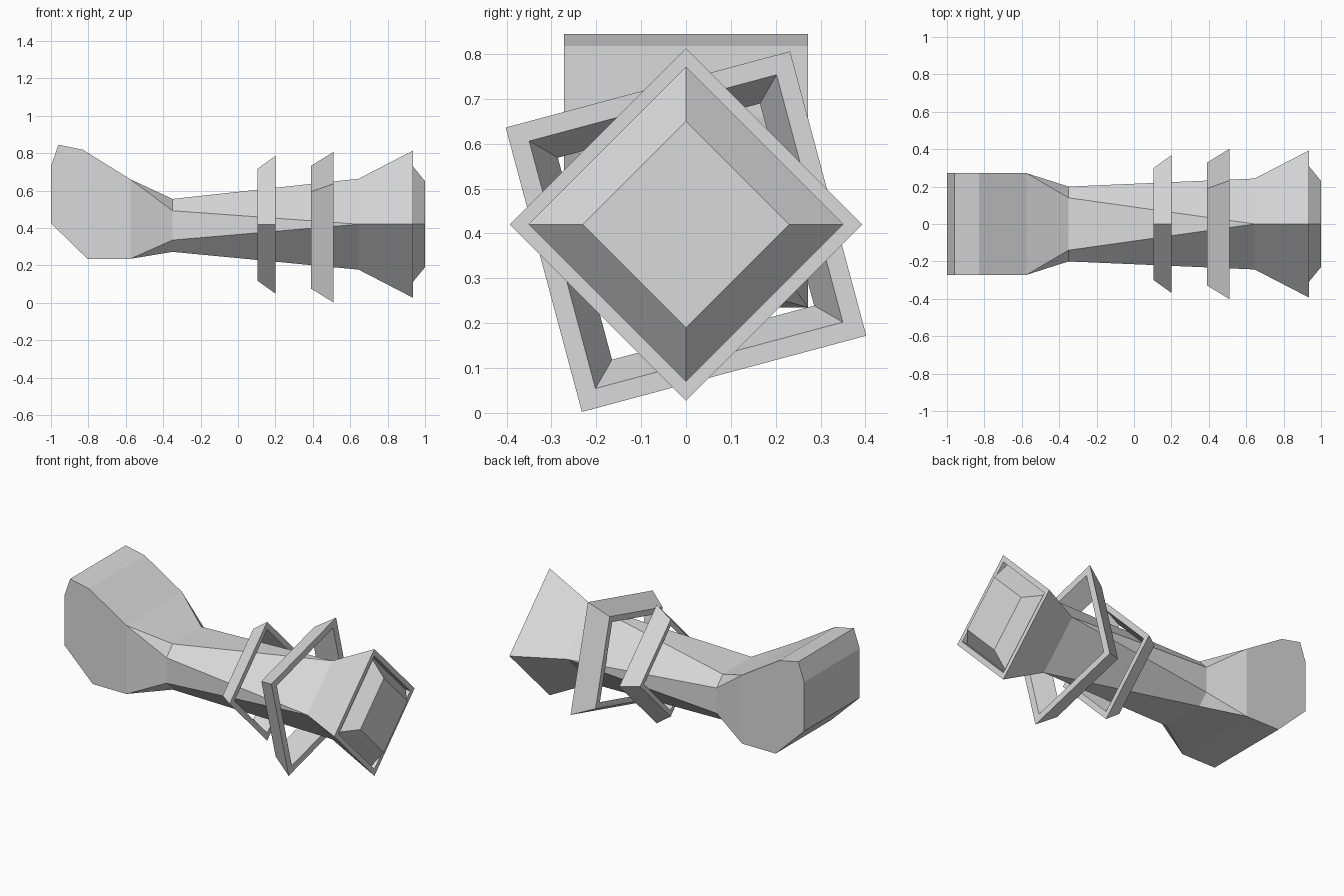
import bpy
import bmesh
from math import sin, cos, radians
from mathutils import Vector

cube = bpy.data.objects.get("Cube")
if cube:
    bpy.data.objects.remove(cube, do_unlink=True)

grey = bpy.data.materials.new("light grey")
grey.use_nodes = True
colour = (0.7, 0.7, 0.7, 1)
grey.diffuse_color = colour
grey.node_tree.nodes["Principled BSDF"].inputs["Base Color"].default_value = colour

AXIS = 0.42  # height of the long axis


def loft(name, sections, cap_start=False, cap_end=False, closed=False):
    """Bridge a row of equal-length point loops into one flat-shaded part."""
    bm = bmesh.new()
    rows = [[bm.verts.new(p) for p in s] for s in sections]
    pairs = list(zip(rows, rows[1:]))
    if closed:
        pairs.append((rows[-1], rows[0]))
    for a, b in pairs:
        n = len(a)
        for i in range(n):
            j = (i + 1) % n
            bm.faces.new((a[i], a[j], b[j], b[i]))
    if cap_start:
        bm.faces.new(rows[0])
    if cap_end:
        bm.faces.new(rows[-1])
    bmesh.ops.remove_doubles(bm, verts=bm.verts, dist=0.0005)
    bmesh.ops.recalc_face_normals(bm, faces=bm.faces)
    mesh = bpy.data.meshes.new(name)
    bm.to_mesh(mesh)
    bm.free()
    mesh.materials.append(grey)
    obj = bpy.data.objects.new(name, mesh)
    bpy.context.collection.objects.link(obj)
    return obj


def diamond(x, r, z=AXIS, turn=0):
    """Square loop standing on a corner, across the long axis."""
    angles = [radians(90 * i + turn) for i in range(4)]
    return [Vector((x, r * sin(a), z + r * cos(a))) for a in angles]


def octagon(x, wide, narrow, z_top, z_up, z_low, z_bottom):
    """Chamfered rectangle; equal widths and heights give a plain rectangle."""
    half = [(narrow, z_top), (wide, z_up), (wide, z_low), (narrow, z_bottom)]
    loop = half + [(-y, z) for y, z in reversed(half)]
    return [Vector((x, y, z)) for y, z in loop]


# Butt: side profile extruded across y, left open where the shaft joins
butt_profile = [(-0.575, 0.66), (-0.83, 0.818), (-0.96, 0.845), (-1, 0.73),
                (-1, 0.425), (-0.805, 0.235), (-0.575, 0.235)]
butt = loft("butt", [[Vector((x, y, z)) for x, z in butt_profile]
                     for y in (-0.272, 0.272)], True, True)
bm = bmesh.new()
bm.from_mesh(butt.data)
joint = [f for f in bm.faces if f.normal.x > 0.99]
bmesh.ops.delete(bm, geom=joint, context='FACES_ONLY')
bm.to_mesh(butt.data)
bm.free()

# Shaft: rectangle to chamfered waist to diamond
d = diamond(0.645, 0.243)
loft("shaft", [
    octagon(-0.575, 0.272, 0.272, 0.66, 0.66, 0.235, 0.235),
    octagon(-0.35, 0.2, 0.14, 0.555, 0.492, 0.335, 0.272),
    [d[0], d[1], d[1], d[2], d[2], d[3], d[3], d[0]],
])

# Head: flare, rim, shallow recess and raised blunt pyramid
loft("head", [diamond(x, r) for x, r in (
    (0.645, 0.243), (0.935, 0.393), (0.935, 0.35), (0.902, 0.35), (1, 0.23))],
    cap_end=True)


# Floating tapered square rings around the shaft
def ring(name, x0, x1, r0, r1, z, turn):
    inner = 0.87
    loft(name, [diamond(x, r, z, turn) for x, r in (
        (x0, r0), (x1, r1), (x1, r1 * inner), (x0, r0 * inner))], closed=True)


ring("small_ring", 0.105, 0.2, 0.3, 0.368, 0.417, 0)
ring("large_ring", 0.39, 0.51, 0.379, 0.464, 0.404, 30)
